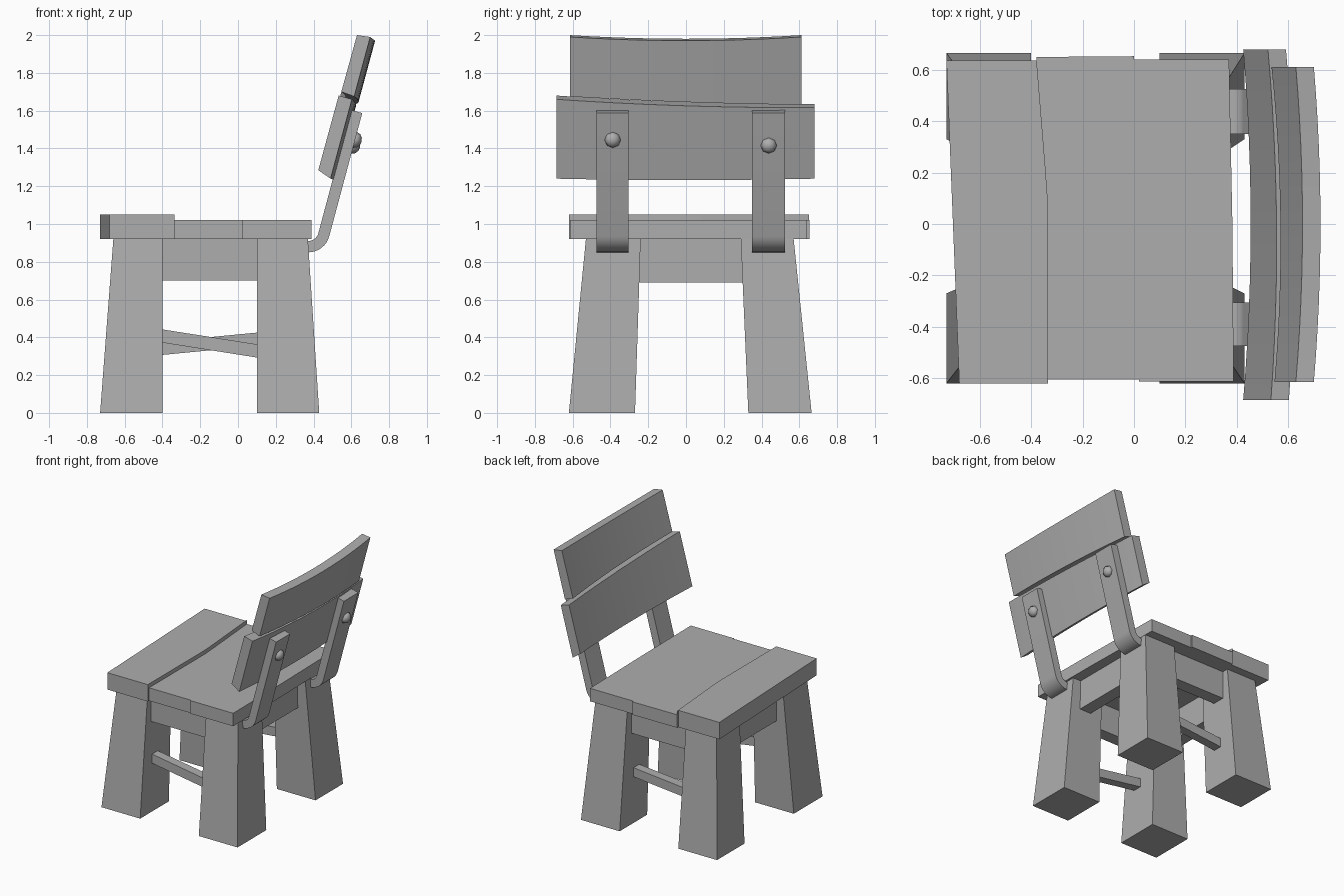
import bpy, bmesh, math
from mathutils import Vector

cube = bpy.data.objects.get("Cube")
if cube:
    bpy.data.objects.remove(cube, do_unlink=True)

grey = bpy.data.materials.new("plain_grey")
grey.use_nodes = True
colour = (0.42, 0.42, 0.42, 1)
grey.diffuse_color = colour
grey.node_tree.nodes["Principled BSDF"].inputs["Base Color"].default_value = colour


def loft(name, rings, smooth=False):
    """Skin matching rings of points and cap both ends."""
    bm = bmesh.new()
    rows = [[bm.verts.new(p) for p in ring] for ring in rings]
    n = len(rows[0])
    for a, b in zip(rows, rows[1:]):
        for i in range(n):
            j = (i + 1) % n
            bm.faces.new((a[i], a[j], b[j], b[i]))
    bm.faces.new(rows[0])
    bm.faces.new(rows[-1])
    bmesh.ops.recalc_face_normals(bm, faces=bm.faces)
    mesh = bpy.data.meshes.new(name)
    bm.to_mesh(mesh)
    bm.free()
    mesh.materials.append(grey)
    obj = bpy.data.objects.new(name, mesh)
    bpy.context.collection.objects.link(obj)
    if smooth:
        bpy.ops.object.select_all(action="DESELECT")
        obj.select_set(True)
        bpy.context.view_layer.objects.active = obj
        bpy.ops.object.shade_smooth_by_angle(angle=math.radians(30))
    return obj


def rect(x0, x1, y0, y1, z):
    return [(x0, y0, z), (x1, y0, z), (x1, y1, z), (x0, y1, z)]


def block(name, x, y, z):
    loft(name, [rect(*x, *y, z[0]), rect(*x, *y, z[1])])


def slab(name, outline, z0, z1):
    loft(name, [[(x, y, z) for x, y in outline] for z in (z0, z1)])


# Tapered legs with upright inner x faces
sides = {"right": [(-0.62, -0.27), (-0.53, -0.24)],
         "left": [(0.33, 0.665), (0.29, 0.57)]}
for side, (foot, top) in sides.items():
    loft("front_leg_" + side, [rect(-0.73, -0.40, *foot, 0), rect(-0.66, -0.40, *top, 0.92)])
    loft("back_leg_" + side, [rect(0.10, 0.43, *foot, 0), rect(0.10, 0.37, *top, 0.92)])

# Rails under the seat
block("side_rail_right", (-0.45, 0.15), (-0.49, -0.39), (0.70, 0.92))
block("side_rail_left", (-0.45, 0.15), (0.42, 0.52), (0.70, 0.92))
block("back_rail", (0.20, 0.30), (-0.30, 0.35), (0.69, 0.92))
block("front_rail", (-0.60, -0.50), (-0.30, 0.35), (0.69, 0.92))


# Sloping stretchers between the legs
def stretcher(name, y, z_front, z_back):
    loft(name, [[(x, y + dy, z + dz) for dy, dz in
                 ((-0.035, -0.035), (0.035, -0.035), (0.035, 0.035), (-0.035, 0.035))]
                for x, z in ((-0.42, z_front), (0.12, z_back))])


stretcher("stretcher_right", -0.44, 0.41, 0.325)
stretcher("stretcher_left", 0.46, 0.34, 0.392)

# Seat boards with a wandering joint between them
joint = [(-0.335, -0.605), (-0.335, 0.08), (-0.345, 0.22), (-0.38, 0.65)]
slab("front_seat_board", [(-0.68, -0.62), (-0.335, -0.62)] + joint[1:] + [(-0.38, 0.637), (-0.73, 0.637)],
     0.92, 1.05)
slab("main_seat_board", [(0.02, -0.605), (0.02, -0.613), (0.388, -0.613), (0.383, 0.0), (0.37, 0.64),
                         (0.0, 0.64), (0.0, 0.653)] + joint[::-1], 0.92, 1.02)

# Bent back straps: flat under the seat, curving up to a leaning upright
thick = 0.06
lean = math.radians(15)
up = Vector((math.sin(lean), 0, math.cos(lean)))
out = Vector((math.cos(lean), 0, -math.sin(lean)))
centre = Vector((0.372, 0, 0.965))
inner, outer = [Vector((0.25, 0, 0.91))], [Vector((0.25, 0, 0.85))]
for k in range(9):
    a = -math.pi / 2 + (math.pi / 2 - lean) * k / 8
    d = Vector((math.cos(a), 0, math.sin(a)))
    inner.append(centre + d * 0.055)
    outer.append(centre + d * (0.055 + thick))
inner.append(inner[-1] + up * 0.675)
outer.append(outer[-1] + up * 0.675)
for side, y0, y1 in (("right", -0.475, -0.305), ("left", 0.35, 0.525)):
    loft("back_strap_" + side,
         [[(i.x, y0, i.z), (o.x, y0, o.z), (o.x, y1, o.z), (i.x, y1, i.z)]
          for i, o in zip(inner, outer)], smooth=True)

# Round bolt heads on the straps
for side, y, z in (("right", -0.388, 1.445), ("left", 0.438, 1.415)):
    bpy.ops.mesh.primitive_uv_sphere_add(
        segments=8, ring_count=6, radius=1, rotation=(0, math.pi / 2 + lean, 0),
        location=(outer[-1].x - (outer[-1].z - z) * math.tan(lean), y, z))
    bolt = bpy.context.object
    bolt.name = "bolt_" + side
    bolt.scale = (0.043, 0.043, 0.036)
    bolt.data.materials.append(grey)
    bpy.ops.object.shade_smooth_by_angle(angle=math.radians(50))


# Bowed back boards; corners are x, z at the right end, drops lower the left end
def back_board(name, y0, y1, corners, low_drop, top_drop, sag):
    rings = []
    for k in range(13):
        t = k / 12
        bow = out * 0.03 * (1 - (2 * t - 1) ** 2)
        dip = sag * (1 - (2 * t - 1) ** 2)
        ring = []
        for i, (x, z) in enumerate(corners):
            shift = low_drop * t if i < 2 else top_drop * t + dip
            p = Vector((x, y0 + (y1 - y0) * t, z)) + bow - up * shift
            ring.append(p)
        rings.append(ring)
    loft(name, rings, smooth=True)


back_board("lower_back_board", -0.685, 0.68,
           [(0.425, 1.285), (0.49, 1.24), (0.603, 1.66), (0.533, 1.68)], 0, 0.045, 0.005)
back_board("upper_back_board", -0.615, 0.612,
           [(0.547, 1.70), (0.615, 1.675), (0.70, 1.99), (0.63, 2.0)], 0.045, 0, 0.012)
